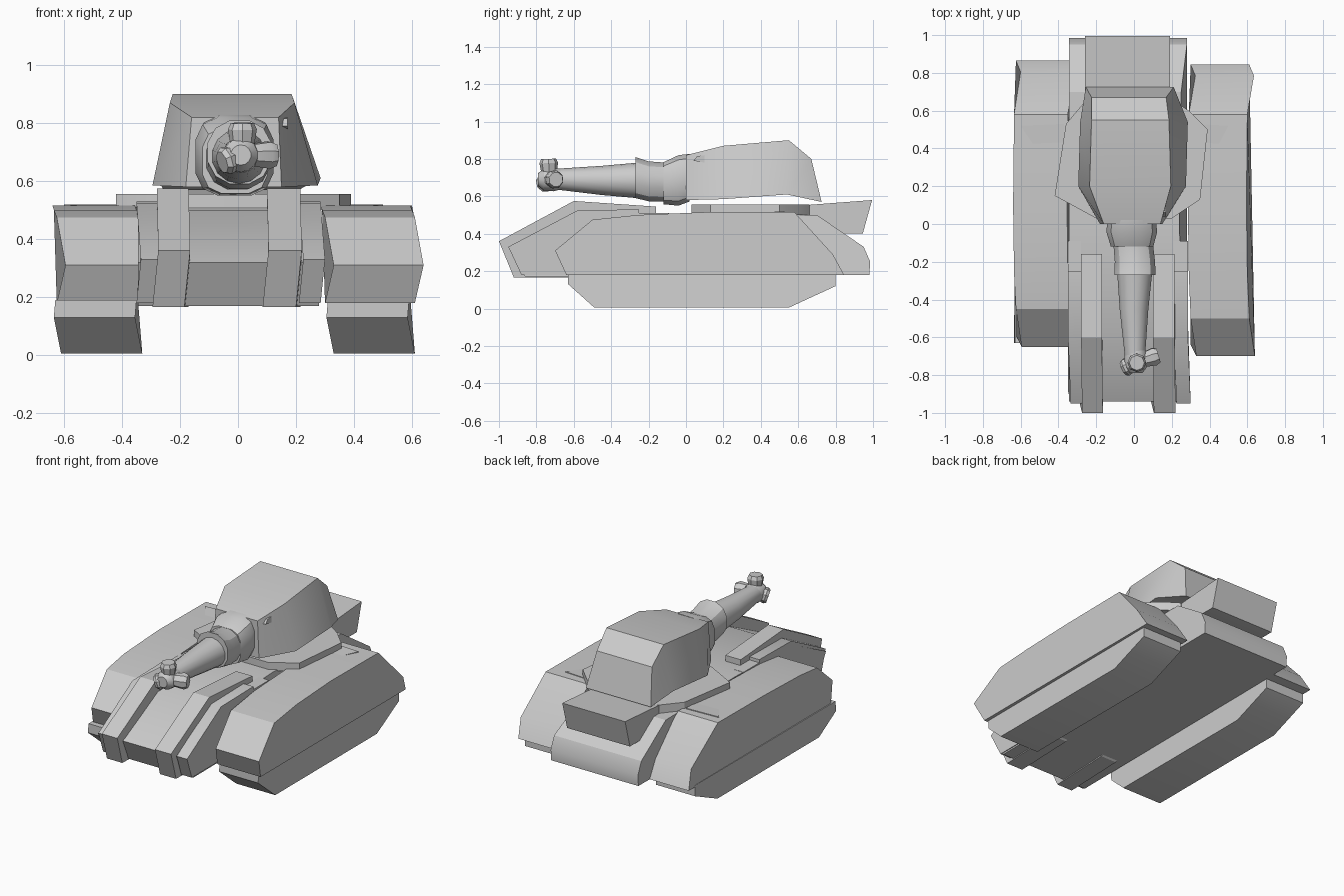
import bpy, bmesh, math
from mathutils import Vector

cube = bpy.data.objects.get("Cube")
if cube:
    bpy.data.objects.remove(cube, do_unlink=True)

grey = bpy.data.materials.new("plain grey")
grey.use_nodes = True
grey.diffuse_color = (0.6, 0.6, 0.6, 1)
grey.node_tree.nodes["Principled BSDF"].inputs["Base Color"].default_value = (0.6, 0.6, 0.6, 1)


def loft(name, rings):
    """Skin a row of equal-length point rings, cap both ends, smooth the soft edges."""
    bm = bmesh.new()
    rows = [[bm.verts.new(p) for p in ring] for ring in rings]
    n = len(rows[0])
    for a, b in zip(rows, rows[1:]):
        for i in range(n):
            j = (i + 1) % n
            bm.faces.new((a[i], a[j], b[j], b[i]))
    bm.faces.new(rows[0])
    bm.faces.new(rows[-1])
    bmesh.ops.recalc_face_normals(bm, faces=bm.faces)
    mesh = bpy.data.meshes.new(name)
    bm.to_mesh(mesh)
    bm.free()
    mesh.materials.append(grey)
    obj = bpy.data.objects.new(name, mesh)
    bpy.context.collection.objects.link(obj)
    bpy.ops.object.select_all(action='DESELECT')
    obj.select_set(True)
    bpy.context.view_layer.objects.active = obj
    bpy.ops.object.shade_smooth_by_angle(angle=math.radians(30))


def slab(name, profile, x0, x1, bend=None, bend1=None):
    """Side profile (y, z) stretched from x0 to x1; bend nudges each point, bend1 only those at x1."""
    bend = bend or [0] * len(profile)
    loft(name, [[(x + d, y, z) for (y, z), d in zip(profile, ds)]
                for x, ds in ((x0, bend), (x1, bend1 or bend))])


def tube(name, rings, sides=14, squareness=1.0):
    """Body along y from rings of (y, centre x, centre z, radius); low squareness gives a boxier ring."""
    def push(v):
        return math.copysign(abs(v) ** squareness, v)
    turn = [math.tau * (i + 0.5) / sides for i in range(sides)]
    loft(name, [[(x + r * push(math.cos(a)), y, z + r * push(math.sin(a))) for a in turn]
                for y, x, z, r in rings])


# Hull: main body, front panels and the two raised ridges
slab("hull", [(-0.86, 0.17), (-0.94, 0.32), (-0.58, 0.5), (0.0, 0.51), (0.7, 0.5),
              (0.95, 0.33), (0.985, 0.25), (0.98, 0.18)], -0.345, 0.28,
     bend1=[0, 0, -0.02, -0.04, -0.03, 0, 0, 0])
outer_panel = [(-0.88, 0.18), (-0.95, 0.33), (-0.58, 0.525), (-0.25, 0.53), (-0.25, 0.51),
               (-0.09, 0.51), (-0.09, 0.4), (-0.5, 0.18)]
ridge = [(-0.92, 0.165), (-1.0, 0.36), (-0.6, 0.575), (-0.16, 0.545), (-0.16, 0.4), (-0.5, 0.165)]
for side, outer, inner in (("right", (-0.35, -0.28), (-0.28, -0.17)), ("left", (0.21, 0.285), (0.1, 0.215))):
    slab(side + "_front_panel", outer_panel, *outer, bend=[0, 0.015, 0, 0, 0, 0, 0, 0])
    slab(side + "_front_ridge", ridge, *inner, bend=[-0.015, 0.005, 0, 0, 0, 0])

# Fenders and lower tracks, bending sideways toward their ends
track = [(-0.63, 0.19), (-0.63, 0.13), (-0.49, 0.005), (0.55, 0.005), (0.8, 0.12), (0.8, 0.19)]
for side, x0, x1, front, back, middle in (("right", -0.635, -0.35, -0.65, 0.865, -0.485),
                                          ("left", 0.29, 0.6, -0.7, 0.845, 0.455)):
    fender = [(front + 0.06, 0.18), (front, 0.31), (front + 0.2, 0.475), (-0.26, 0.5), (0.1, 0.515),
              (0.58, 0.515), (back - 0.06, 0.29), (back, 0.18)]
    slab(side + "_fender", fender, x0, x1, [0.01, 0.04, 0.01, 0, -0.005, 0, 0.035, 0.01])
    slab(side + "_track", track, middle - 0.14, middle + 0.14, [-0.005, -0.01, 0.015, 0.015, 0, 0])

# Low ramps on the fender tops
for side, inner, outer in (("right", -0.37, -0.6), ("left", 0.32, 0.5)):
    loft(side + "_fender_ramp", [[(inner, 0.18, z - 0.018), (inner, 0.53, z), (outer, 0.52, z)]
                                 for z in (0.5, 0.52)])

# Deck plate carrying the turret
deck = [(-0.2, 0.03), (-0.42, 0.15), (-0.36, 0.53), (-0.25, 0.66),
        (0.2, 0.66), (0.29, 0.6), (0.39, 0.5), (0.35, 0.13), (0.2, 0.03)]
loft("deck_plate", [[(x, y, z) for x, y in deck] for z in (0.5, 0.555)])

# Rear stowage box
slab("rear_box", [(0.6, 0.45), (0.6, 0.55), (0.995, 0.58), (0.945, 0.4), (0.7, 0.4)], -0.26, 0.19)

# Turret: (y low, y high, z low, z high, low left/right x, high left/right x)
sections = [(0.0, 0.0, 0.58, 0.82, -0.18, 0.15, -0.16, 0.14),
            (0.2, 0.2, 0.585, 0.87, -0.295, 0.275, -0.235, 0.195),
            (0.54, 0.55, 0.61, 0.9, -0.285, 0.285, -0.225, 0.185),
            (0.725, 0.67, 0.57, 0.8, -0.255, 0.21, -0.225, 0.17)]
loft("turret", [[(l0, ya, za), (r0, ya, za), (r1, yb, zb), (l1, yb, zb)]
                for ya, yb, za, zb, l0, r0, l1, r1 in sections])
slab("turret_sight", [(0.04, 0.79), (0.1, 0.78), (0.1, 0.82), (0.06, 0.815)], 0.12, 0.17)

# Turret neck, gun sleeve and tapering barrel
tube("turret_neck", [(0.02, -0.012, 0.7, 0.13), (-0.04, -0.012, 0.685, 0.138),
                     (-0.12, -0.01, 0.67, 0.115)], 12, 0.65)
tube("gun_sleeve", [(-0.1, -0.005, 0.675, 0.108), (-0.2, 0.005, 0.68, 0.11), (-0.27, 0.005, 0.7, 0.113)], 12, 0.9)
tube("gun_barrel", [(-0.2, 0.005, 0.685, 0.1), (-0.45, 0.0, 0.685, 0.078), (-0.7, 0.005, 0.692, 0.055)])
tube("muzzle", [(-0.67, 0.01, 0.692, 0.055), (-0.71, 0.01, 0.69, 0.063), (-0.76, 0.01, 0.69, 0.058),
                (-0.79, 0.01, 0.69, 0.035)])

# Three stubby ports around the muzzle
hub = Vector((0.015, -0.73, 0.69))
for name, end in (("top", (0.015, -0.735, 0.8)), ("left", (0.13, -0.695, 0.69)), ("right", (-0.055, -0.765, 0.665))):
    end = Vector(end)
    spin = Vector((0, 0, 1)).rotation_difference(end - hub)
    loft(name + "_muzzle_port", [
        [hub.lerp(end, t) + spin @ Vector((r * math.cos(i * math.tau / 8), r * math.sin(i * math.tau / 8), 0))
         for i in range(8)] for t, r in ((0, 0.035), (0.8, 0.05), (1, 0.04))])
